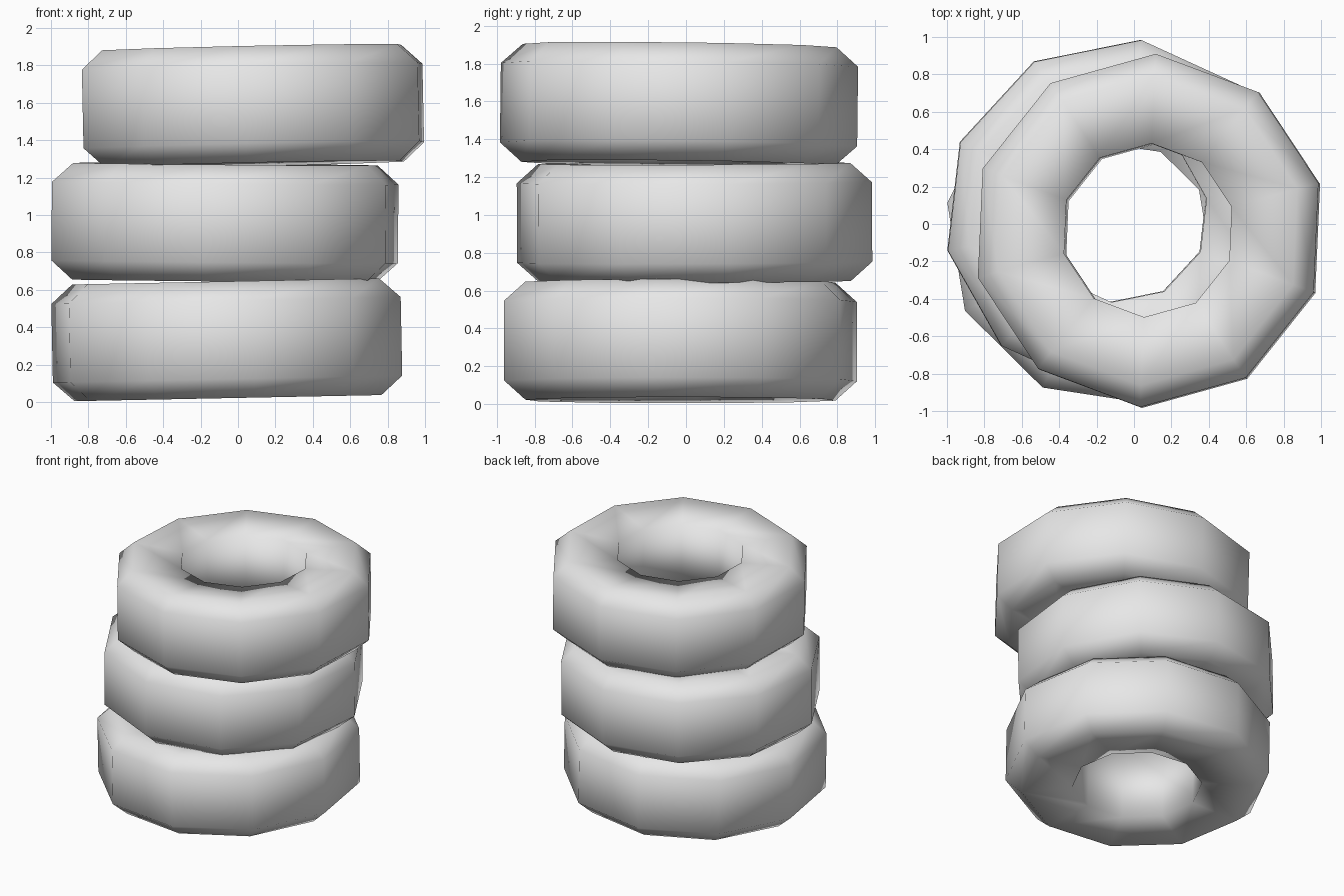
import bpy
import bmesh
from math import cos, sin, radians
from mathutils import Matrix

cube = bpy.data.objects.get("Cube")
if cube:
    bpy.data.objects.remove(cube, do_unlink=True)

# Single plain rubber colour
rubber = bpy.data.materials.new("plain_grey")
rubber.use_nodes = True
GREY = (0.8, 0.8, 0.8, 1.0)
rubber.diffuse_color = GREY
rubber.node_tree.nodes["Principled BSDF"].inputs["Base Color"].default_value = GREY

SIDES = 10
# Closed tyre cross-section: (radius, height)
PROFILE = [(0.945, -0.21), (0.945, 0.21), (0.83, 0.312),
           (0.465, 0.28), (0.465, -0.28), (0.83, -0.312)]


def tyre(name, centre, turn, tilt_x, tilt_y):
    """Sweep the cross-section round a ten-sided ring, then lean it slightly."""
    bm = bmesh.new()
    rings = []
    for i in range(SIDES):
        a = radians(turn + i * 360 / SIDES)
        rings.append([bm.verts.new((r * cos(a), r * sin(a), z)) for r, z in PROFILE])
    n = len(PROFILE)
    for i in range(SIDES):
        here, after = rings[i], rings[(i + 1) % SIDES]
        for j in range(n):
            k = (j + 1) % n
            bm.faces.new((here[j], after[j], after[k], here[k]))
    bmesh.ops.recalc_face_normals(bm, faces=bm.faces)
    for f in bm.faces:
        f.smooth = True
    lean = Matrix.Rotation(tilt_x, 4, 'X') @ Matrix.Rotation(tilt_y, 4, 'Y')
    bm.transform(Matrix.Translation(centre) @ lean)
    mesh = bpy.data.meshes.new(name)
    bm.to_mesh(mesh)
    bm.free()
    mesh.materials.append(rubber)
    obj = bpy.data.objects.new(name, mesh)
    bpy.context.collection.objects.link(obj)
    return obj


# Loosely stacked tyres, each shifted, turned and leaning a little
tyre("bottom_tyre", (-0.06, -0.03, 0.333), 27.3, 0.0, -0.02)
tyre("middle_tyre", (-0.07, 0.045, 0.96), 11.4, 0.004, 0.009)
tyre("top_tyre", (0.08, -0.037, 1.583), 15.5, -0.012, -0.021)
